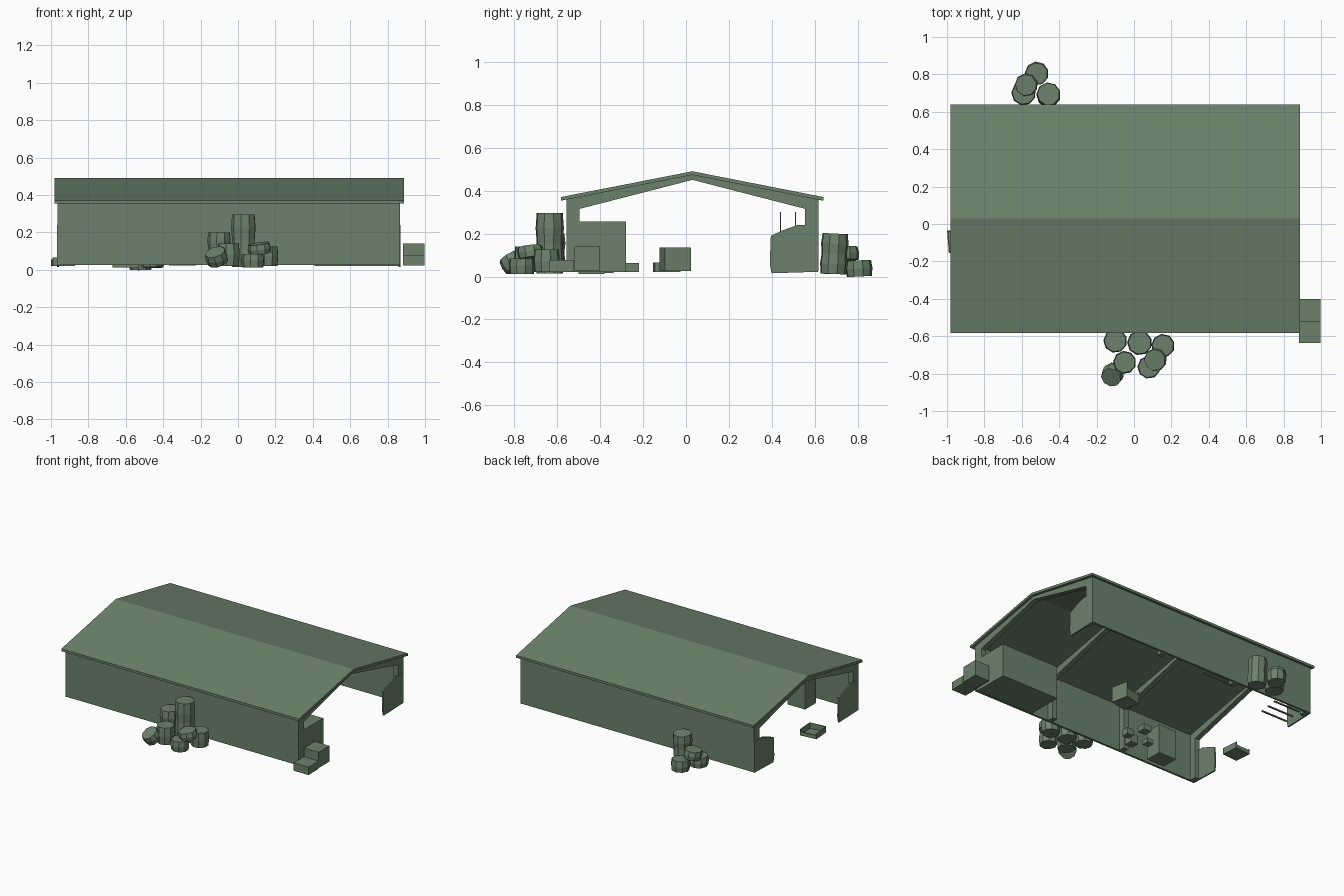
import bpy, math

if "Cube" in bpy.data.objects:
    bpy.data.objects.remove(bpy.data.objects["Cube"])

paint = bpy.data.materials.new("green_paint")
paint.diffuse_color = (.15, .225, .147, 1)
paint.use_nodes = True
paint.node_tree.nodes["Principled BSDF"].inputs["Base Color"].default_value = paint.diffuse_color


def mesh(name, verts, faces):
    me = bpy.data.meshes.new(name)
    me.from_pydata(verts, [], faces)
    me.materials.append(paint)
    ob = bpy.data.objects.new(name, me)
    bpy.context.collection.objects.link(ob)
    return ob


def extrude_x(name, prof, x0, x1):
    """Closed (y, z) profile extruded along x."""
    n = len(prof)
    verts = [(x, y, z) for x in (x0, x1) for y, z in prof]
    faces = [(i, (i + 1) % n, n + (i + 1) % n, n + i)[::-1] for i in range(n)]
    faces += [tuple(range(n))[::-1], tuple(range(n, 2 * n))]
    ob = mesh(name, verts, [f[::-1] for f in faces[:n]] + faces[n:])
    # consistent outward normals
    import bmesh
    bm = bmesh.new()
    bm.from_mesh(ob.data)
    bmesh.ops.recalc_face_normals(bm, faces=bm.faces)
    bm.to_mesh(ob.data)
    bm.free()
    return ob


def box(name, x0, x1, y0, y1, z0, z1):
    return extrude_x(name, [(y0, z0), (y1, z0), (y1, z1), (y0, z1)], x0, x1)


def barrel(name, x, y, z0, z1, r, rot=(0, 0), stack=1, sides=9):
    """Low-poly slightly bulged cask; stack > 1 joins several."""
    h = z1 - z0
    rings = []
    for b in range(stack):
        rings += [((b + t) / stack, k) for t, k in ((0, .92), (.5, 1), (1, .92))][1 if b else 0:]
    verts = []
    for t, k in rings:
        for i in range(sides):
            a = 2 * math.pi * i / sides + .3
            verts.append((r * k * math.cos(a), r * k * math.sin(a), (t - .5) * h))
    faces = [tuple(range(sides))[::-1]]
    for j in range(len(rings) - 1):
        for i in range(sides):
            k = (i + 1) % sides
            faces.append((j * sides + i, j * sides + k, (j + 1) * sides + k, (j + 1) * sides + i))
    faces.append(tuple(range(len(verts) - sides, len(verts))))
    ob = mesh(name, verts, faces)
    ob.location = (x, y, (z0 + z1) / 2)
    ob.rotation_euler = (rot[0], rot[1], 0)
    return ob


def open_crate(name, x, y, z0, sx, sy, h, turn):
    """Tray with a floor and four thin sides of uneven height."""
    t = .006
    parts = [(-sx, sx, -sy, sy, 0, t), (-sx, sx, -sy, -sy + t, 0, h), (-sx, sx, sy - t, sy, 0, h * .6),
             (-sx, -sx + t, -sy, sy, 0, h * .8), (sx - t, sx, -sy, sy, 0, h)]
    for i, p in enumerate(parts):
        ob = box(f"{name}_side_{i}", *p)
        ob.location = (x, y, z0)
        ob.rotation_euler.z = turn


MID = .03  # ridge line in y

# Roof: bent slab
extrude_x("roof", [(MID - .613, .353), (MID - .613, .37), (MID, .49), (MID + .61, .37),
                   (MID + .61, .353), (MID, .473)], -.98, .887)

# Long walls
for name, s in (("front_wall", -1), ("back_wall", 1)):
    a, b = sorted((MID + s * .587, MID + s * .572))
    box(name, -.965, .867, a, b, .025, .362)

# Portal frames: posts joined by sloping rafters
half = [(.575, .025), (.575, .36), (0, .474)]
inner = [(0, .45), (.525, .315), (.525, .025)]
left = [(-y, z) for y, z in half[:2]]
frame = [(MID + y, z) for y, z in half + left[::-1] +
         [(-.525, .025), (-.525, .315)] + inner]
for i, x in enumerate((-.947, -.35, .25, .849)):
    extrude_x(f"portal_frame_{i}", frame, x - .018, x + .018)

# Broken end panels beside the open ends
panel = [(.585, .022), (.585, .24), (.49, .24), (.42, .215), (.365, .19), (.36, .06), (.368, .015)]
for name, x, s in (("right_back_panel", .858, 1), ("left_back_panel", -.967, 1), ("left_front_panel", -.967, -1)):
    extrude_x(name, [(MID + s * y, z) for y, z in panel], x, x + .01)

# Large storage box at the right end and tall box inside
box("storage_box", .41, .866, -.535, -.28, .02, .255)
box("tall_box", -.67, -.53, -.5, -.38, .012, .22)

# Crates outside the right end
box("upper_crate", .882, .998, -.52, -.4, .028, .14)
box("lower_crate", .882, .998, -.635, -.522, .022, .078)

# Broken open crates on the ground
open_crate("left_tray", -.935, -.09, .02, .06, .06, .045, .08)
open_crate("middle_tray", .03, -.05, .025, .062, .062, .11, .2)

# Small scattered blocks inside near the front wall
for i, (x, y, w, h) in enumerate(((-.3, -.25, .03, .04), (-.34, -.43, .03, .06),
                                  (-.42, -.36, .025, .03), (-.25, -.36, .025, .045))):
    box(f"small_block_{i}", x - w, x + w, y - w, y + w, .022, .022 + h)

# Planks and thin poles inside near the back wall
for i, (x, y) in enumerate(((-.3, .44), (-.36, .51))):
    box(f"thin_pole_{i}", x - .003, x + .003, y - .003, y + .003, .14, .3)
box("bench_top", -.45, -.22, .42, .56, .13, .14)
for i in range(3):
    box(f"loose_plank_{i}", -.93, -.72, .42 + i * .06, .43 + i * .06, .03 + i * .01, .038 + i * .01)

# Barrel groups: x, y, z0, z1, radius, tilt, stacked count
barrels = [(-.1, -.625, .02, .2, .064, (0, 0), 2),
           (.03, -.635, .015, .295, .067, (0, 0), 2),
           (.155, -.65, .02, .125, .063, (0, 0), 1),
           (-.05, -.74, .02, .14, .062, (0, 0), 1),
           (.08, -.765, .012, .085, .062, (0, 0), 1),
           (.115, -.725, .085, .14, .062, (.12, -.15), 1),
           (-.115, -.805, .035, .1, .06, (.5, -.3), 1),
           (-.457, .69, .012, .2, .065, (-.05, 0), 2),
           (-.59, .7, .012, .08, .066, (0, 0), 1),
           (-.575, .745, .075, .135, .062, (.08, -.1), 1),
           (-.52, .805, 0, .075, .064, (.05, 0), 1)]
for i, (x, y, z0, z1, r, rot, n) in enumerate(barrels):
    barrel(f"barrel_{i}", x, y, z0, z1, r, rot, n)
